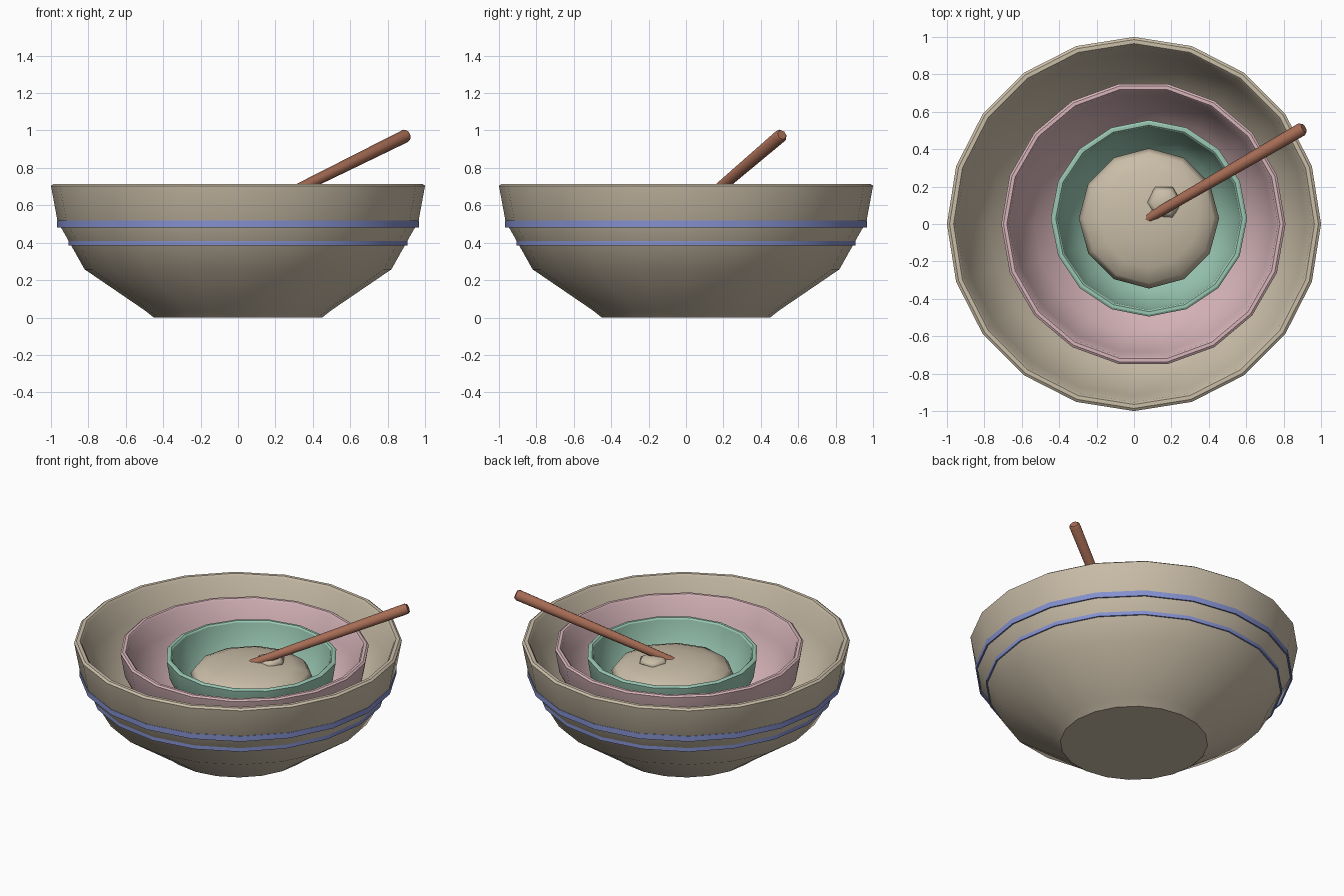
import bpy, bmesh, math
from mathutils import Vector

if "Cube" in bpy.data.objects:
    bpy.data.objects.remove(bpy.data.objects["Cube"])


def material(name, rgb):
    m = bpy.data.materials.new(name)
    m.diffuse_color = (*rgb, 1)
    m.use_nodes = True
    m.node_tree.nodes["Principled BSDF"].inputs["Base Color"].default_value = m.diffuse_color
    return m


CREAM = material("cream", (0.59, 0.51, 0.39))
PINK = material("pink", (0.68, 0.46, 0.49))
MINT = material("mint", (0.32, 0.57, 0.45))
BLUE = material("blue", (0.23, 0.28, 0.62))
WOOD = material("wood", (0.38, 0.15, 0.09))


def finish(name, bm, mat, angle=32):
    bmesh.ops.recalc_face_normals(bm, faces=bm.faces)
    mesh = bpy.data.meshes.new(name)
    bm.to_mesh(mesh)
    bm.free()
    mesh.materials.append(mat)
    mesh.shade_smooth()
    mesh.set_sharp_from_angle(angle=math.radians(angle))
    ob = bpy.data.objects.new(name, mesh)
    bpy.context.collection.objects.link(ob)
    return ob


def lathe(name, profile, sides, mat, centre=(0, 0, 0), closed=False, angle=32):
    """Spin (radius, height) points around z; open profiles get end caps."""
    bm = bmesh.new()
    rings = []
    for r, z in profile:
        rings.append([bm.verts.new((centre[0] + r * math.cos(2 * math.pi * i / sides),
                                    centre[1] + r * math.sin(2 * math.pi * i / sides),
                                    centre[2] + z)) for i in range(sides)])
    pairs = list(zip(rings, rings[1:]))
    if closed:
        pairs.append((rings[-1], rings[0]))
    for a, b in pairs:
        for i in range(sides):
            j = (i + 1) % sides
            bm.faces.new((a[i], a[j], b[j], b[i]))
    if not closed:
        bm.faces.new(rings[0][::-1])
        bm.faces.new(rings[-1])
    return finish(name, bm, mat, angle)


# Outer wall of a bowl, as fractions of rim radius and height
WALL = [(0.45, 0), (0.50, 0.055), (0.82, 0.36), (0.965, 0.72), (1.0, 0.985)]


def bowl(name, radius, base, rim, sides, mat, centre, wall):
    h = rim - base
    outer = [(r * radius, z * h) for r, z in WALL]
    lip = [(radius - wall * 0.3, h), (radius - wall * 0.75, h)]
    inner = [(r - wall, z + wall * 0.5) for r, z in outer[:0:-1]]
    inner[0] = (radius - wall, h * 0.98)
    inner.append((outer[0][0] - wall, wall))
    return lathe(name, outer + lip + inner, sides, mat, (*centre, base))


# Three nested bowls
bowl("large_bowl", 1.0, 0.0, 0.715, 20, CREAM, (0, 0), 0.047)
bowl("middle_bowl", 0.76, 0.09, 0.675, 18, PINK, (0.05, 0), 0.04)
bowl("small_bowl", 0.525, 0.18, 0.628, 16, MINT, (0.08, 0.03), 0.035)

# Two thin hoops around the large bowl
for name, r, z0, z1 in (("upper_stripe", 0.968, 0.482, 0.518),
                        ("lower_stripe", 0.906, 0.385, 0.413)):
    lathe(name, [(r - 0.009, z0), (r, z0), (r, z1), (r - 0.009, z1)], 20, BLUE, closed=True)


def blob(name, sides, rings, size, centre, turn, mat):
    bm = bmesh.new()
    bmesh.ops.create_uvsphere(bm, u_segments=sides, v_segments=rings, radius=1)
    c, s = math.cos(turn), math.sin(turn)
    for v in bm.verts:
        x, y, z = v.co
        v.co = (centre[0] + size[0] * (c * x - s * y),
                centre[1] + size[1] * (s * x + c * y), centre[2] + size[2] * z)
    return finish(name, bm, mat, 180)


# Dough mound with a small lump beside the spoon
blob("dough", 12, 8, (0.375, 0.375, 0.10), (0.08, 0.03, 0.487), 0, CREAM)
blob("dough_lump", 6, 4, (0.095, 0.095, 0.028), (0.16, 0.115, 0.578), math.pi / 6, CREAM)

# Tapered wooden spoon handle with a bevelled end
start, end = Vector((0.03, 0.004, 0.542)), Vector((0.908, 0.513, 0.977))
axis = end - start
length = axis.length
handle = lathe("spoon_handle", [(0.026, 0), (0.036, length - 0.015), (0.026, length)],
               8, WOOD, angle=48)
handle.rotation_euler = axis.to_track_quat("Z", "Y").to_euler()
handle.location = start
